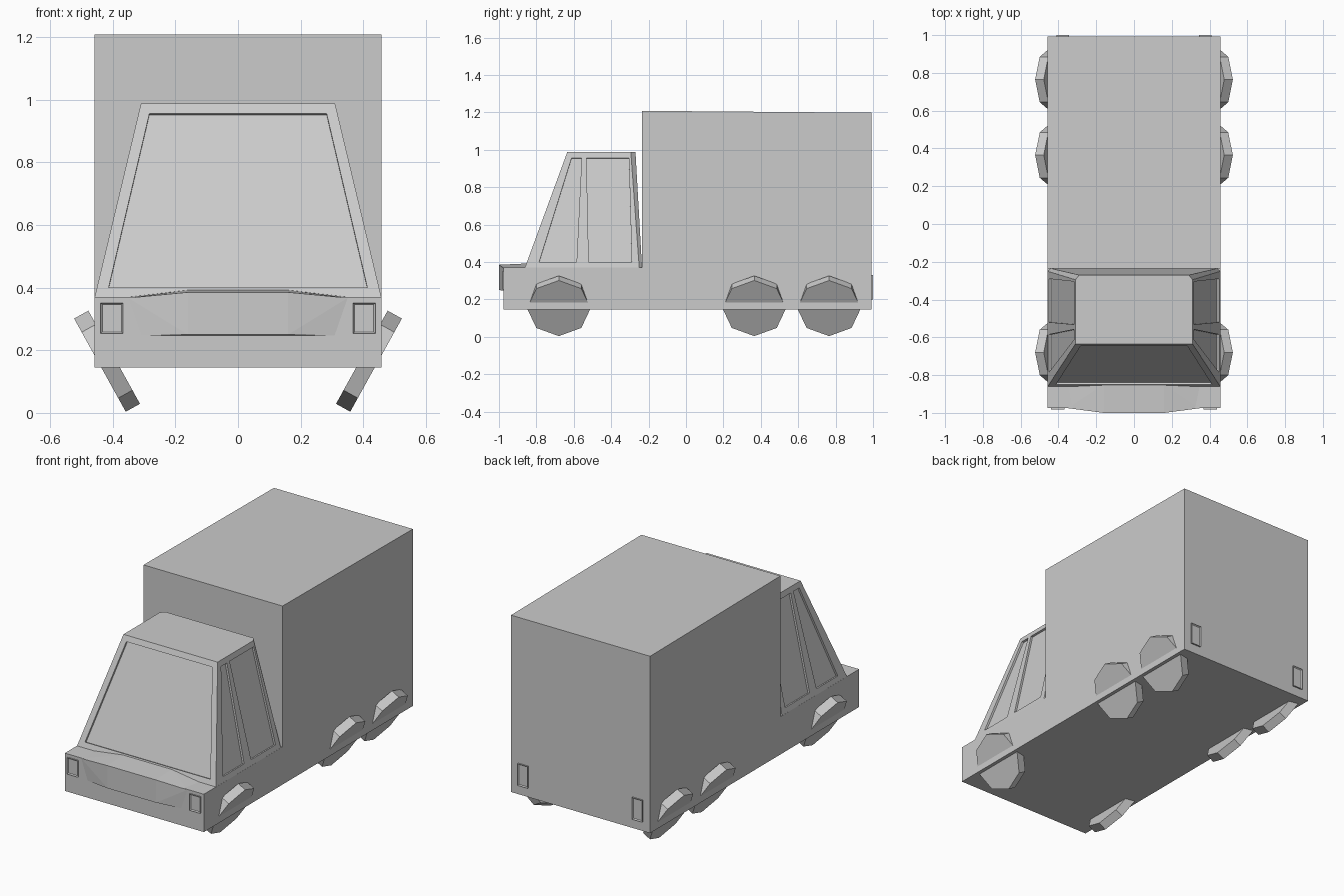
import bpy, bmesh, math
from mathutils import Vector, Matrix

if "Cube" in bpy.data.objects:
    bpy.data.objects.remove(bpy.data.objects["Cube"])

W = 0.458  # half width of the body


def finish(bm, name):
    bmesh.ops.recalc_face_normals(bm, faces=bm.faces[:])
    mesh = bpy.data.meshes.new(name)
    bm.to_mesh(mesh)
    bm.free()
    ob = bpy.data.objects.new(name, mesh)
    bpy.context.collection.objects.link(ob)
    return ob


def loft(bm, a, b):
    """Closed solid between two matching polygon loops."""
    va, vb = [bm.verts.new(p) for p in a], [bm.verts.new(p) for p in b]
    n = len(va)
    bm.faces.new(va[::-1])
    bm.faces.new(vb)
    for i in range(n):
        j = (i + 1) % n
        bm.faces.new((va[i], va[j], vb[j], vb[i]))


# Chassis and cargo box: one side profile
side = [(-0.975, 0.145), (-0.975, 0.37), (-0.235, 0.37),
        (-0.235, 1.208), (0.992, 1.198), (0.992, 0.145)]
bm = bmesh.new()
loft(bm, [(-W, y, z) for y, z in side], [(W, y, z) for y, z in side])
finish(bm, "chassis_and_cargo_box")

# Bulged bonnet and nose
bm = bmesh.new()
for s in (-1, 1):
    for x, y, z in [(0.16, -1.0, 0.385), (0.35, -0.975, 0.367), (0.16, -0.85, 0.392),
                    (0.35, -0.85, 0.37), (0.16, -1.0, 0.25), (0.32, -0.973, 0.246),
                    (0.32, -0.85, 0.246)]:
        bm.verts.new((s * x, y, z))
bmesh.ops.convex_hull(bm, input=bm.verts[:])
bmesh.ops.dissolve_limit(bm, angle_limit=0.01, verts=bm.verts[:], edges=bm.edges[:])
finish(bm, "bonnet")

# Cab: tapered shell with chamfered rear pillars
Z0, Z1 = 0.368, 0.987


def ring(half, z):
    return [(x, y, z) for x, y in half] + [(-x, y, z) for x, y in half[::-1]]


bm = bmesh.new()
loft(bm, ring([(W, -0.862), (W, -0.25), (0.44, -0.235)], Z0),
     ring([(0.31, -0.635), (0.31, -0.295), (0.29, -0.27)], Z1))
cab = finish(bm, "cab")


# Window recesses
def cab_x(z):
    return W + (0.31 - W) * (z - Z0) / (Z1 - Z0)


def cab_y(z):
    return -0.862 + (0.862 - 0.635) * (z - Z0) / (Z1 - Z0)


def window(bm, quad, normal, depth):
    n = Vector(normal).normalized()
    pts = [Vector(p) for p in quad]
    loft(bm, [p - n * depth for p in pts], [p + n * 0.02 for p in pts])


bm = bmesh.new()
lo, hi = 0.40, 0.955
window(bm, [(-0.413, cab_y(lo), lo), (0.413, cab_y(lo), lo),
            (0.283, cab_y(hi), hi), (-0.283, cab_y(hi), hi)],
       (0, -(Z1 - Z0), 0.227), 0.012)
for s in (-1, 1):
    for a, b, c, d in [(-0.785, -0.585, -0.558, -0.612), (-0.52, -0.29, -0.305, -0.532)]:
        window(bm, [(s * cab_x(z), y, z) for y, z in [(a, lo), (b, lo), (c, hi), (d, hi)]],
               (s * (Z1 - Z0), 0, W - 0.31), 0.012)
cutter = finish(bm, "window_cutter")
cutter.hide_render = True
cutter.hide_set(True)
mod = cab.modifiers.new("windows", "BOOLEAN")
mod.operation, mod.solver, mod.object = "DIFFERENCE", "EXACT", cutter


# Head and tail lights: framed boxes with a recessed lens
def light(name, x, z, w, h, y, out):
    bm = bmesh.new()
    bmesh.ops.create_cube(bm, size=1, matrix=Matrix.Translation((x, y - out * 0.015, z))
                          @ Matrix.Diagonal((w, 0.03, h, 1)))
    bm.normal_update()
    face = max(bm.faces, key=lambda f: f.normal.y * out)
    bmesh.ops.inset_region(bm, faces=[face], thickness=0.008)
    bmesh.ops.translate(bm, verts=face.verts[:], vec=(0, -out * 0.006, 0))
    finish(bm, name)


# Octagonal wheels, leaning outward at the top
def wheel(name, s, y):
    tilt = Matrix.Rotation(s * math.radians(29), 4, 'Y')
    m = Matrix.Translation((s * 0.418, y, 0.165)) @ tilt @ Matrix.Rotation(math.pi / 2, 4, 'Y')
    bm = bmesh.new()
    bmesh.ops.create_cone(bm, cap_ends=True, segments=8, radius1=0.17, radius2=0.17,
                          depth=0.052, matrix=m)
    # turn so a corner points straight down
    bm.normal_update()
    finish(bm, name)


for s, tag in ((-1, "left"), (1, "right")):
    light("headlight_" + tag, s * 0.403, 0.302, 0.072, 0.098, -0.982, -1)
    light("tail_light_" + tag, s * 0.377, 0.265, 0.068, 0.13, 1.0, 1)
    for pos, y in (("front", -0.68), ("middle", 0.365), ("rear", 0.765)):
        wheel(f"{pos}_wheel_{tag}", s, y)
